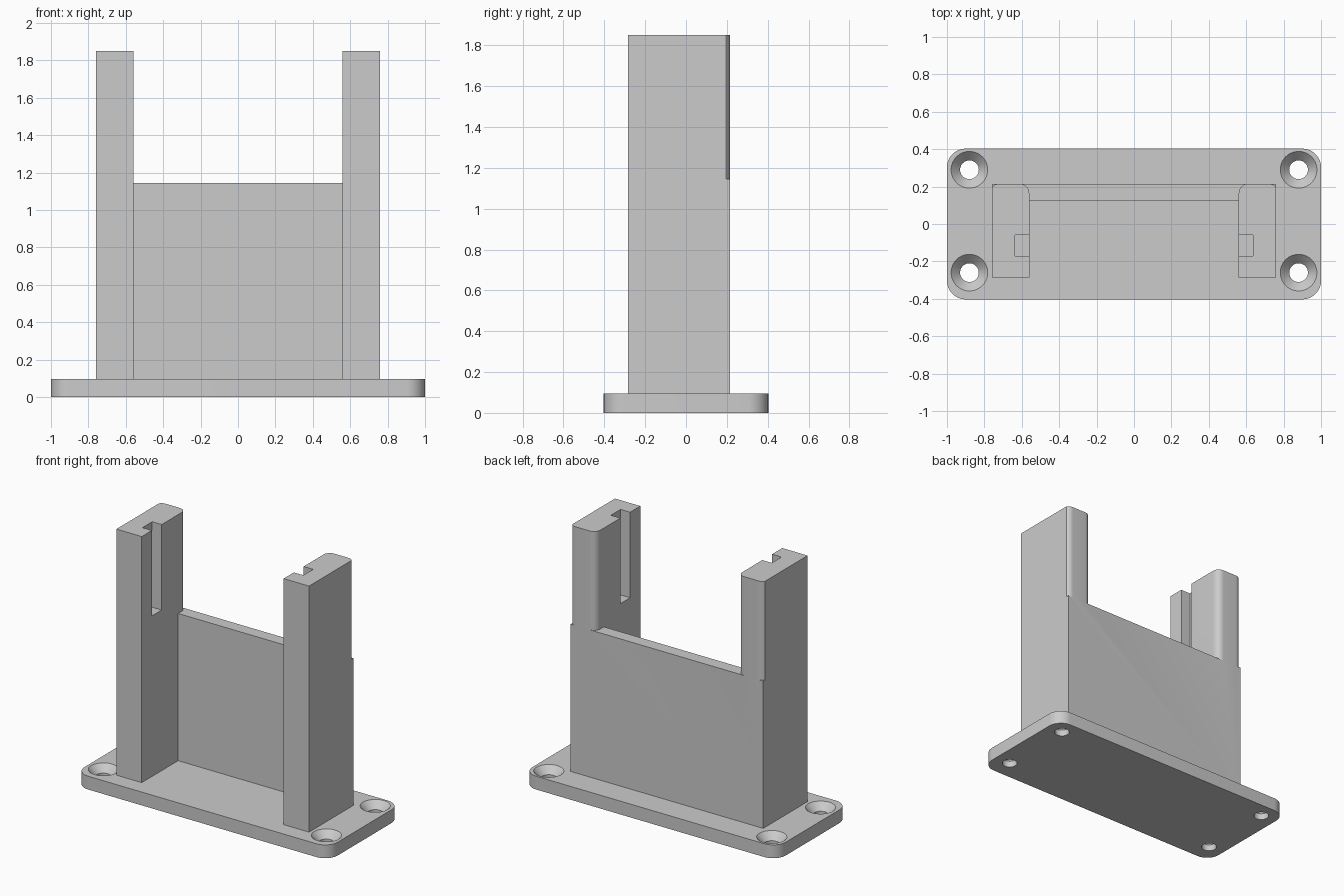
import bpy
import bmesh
from math import cos, sin, pi, radians

if "Cube" in bpy.data.objects:
    bpy.data.objects.remove(bpy.data.objects["Cube"], do_unlink=True)

grey = bpy.data.materials.new("plain grey")
grey.use_nodes = True
COLOUR = (0.6, 0.6, 0.6, 1)
grey.diffuse_color = COLOUR
grey.node_tree.nodes["Principled BSDF"].inputs["Base Color"].default_value = COLOUR

BASE_TOP, WALL_TOP, POST_TOP = 0.095, 1.145, 1.85
INNER, OUTER = 0.56, 0.76
FRONT, BACK = -0.285, 0.215


def arc(cx, cy, r, start, end, steps=10):
    angles = [radians(start + (end - start) * i / steps) for i in range(steps + 1)]
    return [(cx + r * cos(a), cy + r * sin(a)) for a in angles]


def finish(name, bm):
    bmesh.ops.recalc_face_normals(bm, faces=bm.faces)
    mesh = bpy.data.meshes.new(name)
    bm.to_mesh(mesh)
    bm.free()
    mesh.materials.append(grey)
    obj = bpy.data.objects.new(name, mesh)
    bpy.context.collection.objects.link(obj)
    return obj


def prism(name, outline, z0, z1):
    bm = bmesh.new()
    face = bm.faces.new([bm.verts.new((x, y, z0)) for x, y in outline])
    out = bmesh.ops.extrude_face_region(bm, geom=[face])
    top = [v for v in out["geom"] if isinstance(v, bmesh.types.BMVert)]
    bmesh.ops.translate(bm, verts=top, vec=(0, 0, z1 - z0))
    return finish(name, bm)


def block(name, x0, x1, y0, y1, z0, z1):
    return prism(name, [(x0, y0), (x1, y0), (x1, y1), (x0, y1)], z0, z1)


def lathe(name, profile, x, y, sides=40):
    # Stacked rings capped at both ends
    bm = bmesh.new()
    rings = [[bm.verts.new((x + r * cos(2 * pi * i / sides), y + r * sin(2 * pi * i / sides), z))
              for i in range(sides)] for r, z in profile]
    for low, high in zip(rings, rings[1:]):
        for i in range(sides):
            j = (i + 1) % sides
            bm.faces.new((low[i], low[j], high[j], high[i]))
    bm.faces.new(rings[0])
    bm.faces.new(rings[-1])
    return finish(name, bm)


def combine(target, tool, operation):
    mod = target.modifiers.new(operation.lower(), "BOOLEAN")
    mod.operation, mod.solver, mod.object = operation, "EXACT", tool
    bpy.context.view_layer.objects.active = target
    bpy.ops.object.modifier_apply(modifier=mod.name)
    bpy.data.objects.remove(tool, do_unlink=True)


def smooth(obj):
    # Tidy flat areas, then shade only the rounded surfaces smooth
    bm = bmesh.new()
    bm.from_mesh(obj.data)
    bmesh.ops.remove_doubles(bm, verts=bm.verts, dist=0.0001)
    bmesh.ops.dissolve_limit(bm, angle_limit=radians(0.5), verts=bm.verts, edges=bm.edges)
    bm.to_mesh(obj.data)
    bm.free()
    bpy.ops.object.select_all(action="DESELECT")
    obj.select_set(True)
    bpy.context.view_layer.objects.active = obj
    bpy.ops.object.shade_smooth_by_angle(angle=radians(25))


# Base plate with rounded corners
R = 0.1
plate = []
for cx, cy, start in ((1, 1, 0), (-1, 1, 90), (-1, -1, 180), (1, -1, 270)):
    plate += arc(cx * (1 - R), cy * (0.403 - R), R, start, start + 90)
base = prism("base_plate", plate, 0, BASE_TOP)

# Countersunk screw holes
for x in (-0.88, 0.88):
    for y in (-0.26, 0.29):
        hole = lathe("hole_cutter", [(0.05, -0.05), (0.05, 0.045), (0.098, BASE_TOP),
                                     (0.098, 0.15)], x, y)
        combine(base, hole, "DIFFERENCE")
smooth(base)

# Rear wall joined with the two posts
frame = block("post_frame", -OUTER, OUTER, 0.125, BACK, BASE_TOP, WALL_TOP)
r = 0.05
outer_arc = arc(0.72, BACK - r, r, 36.87, 90)
inner_arc = arc(INNER + r, BACK - r, r, 90, 180)
outline = [(INNER, FRONT), (OUTER, FRONT)] + outer_arc + inner_arc
for side in (-1, 1):
    post = prism("post", [(side * x, y) for x, y in outline], BASE_TOP, POST_TOP)
    combine(frame, post, "UNION")

# Guide slots on the inner post faces
for side in (-1, 1):
    slot = block("slot_cutter", side * 0.5, side * 0.635, -0.17, -0.06, 1.24, 2)
    combine(frame, slot, "DIFFERENCE")
smooth(frame)
